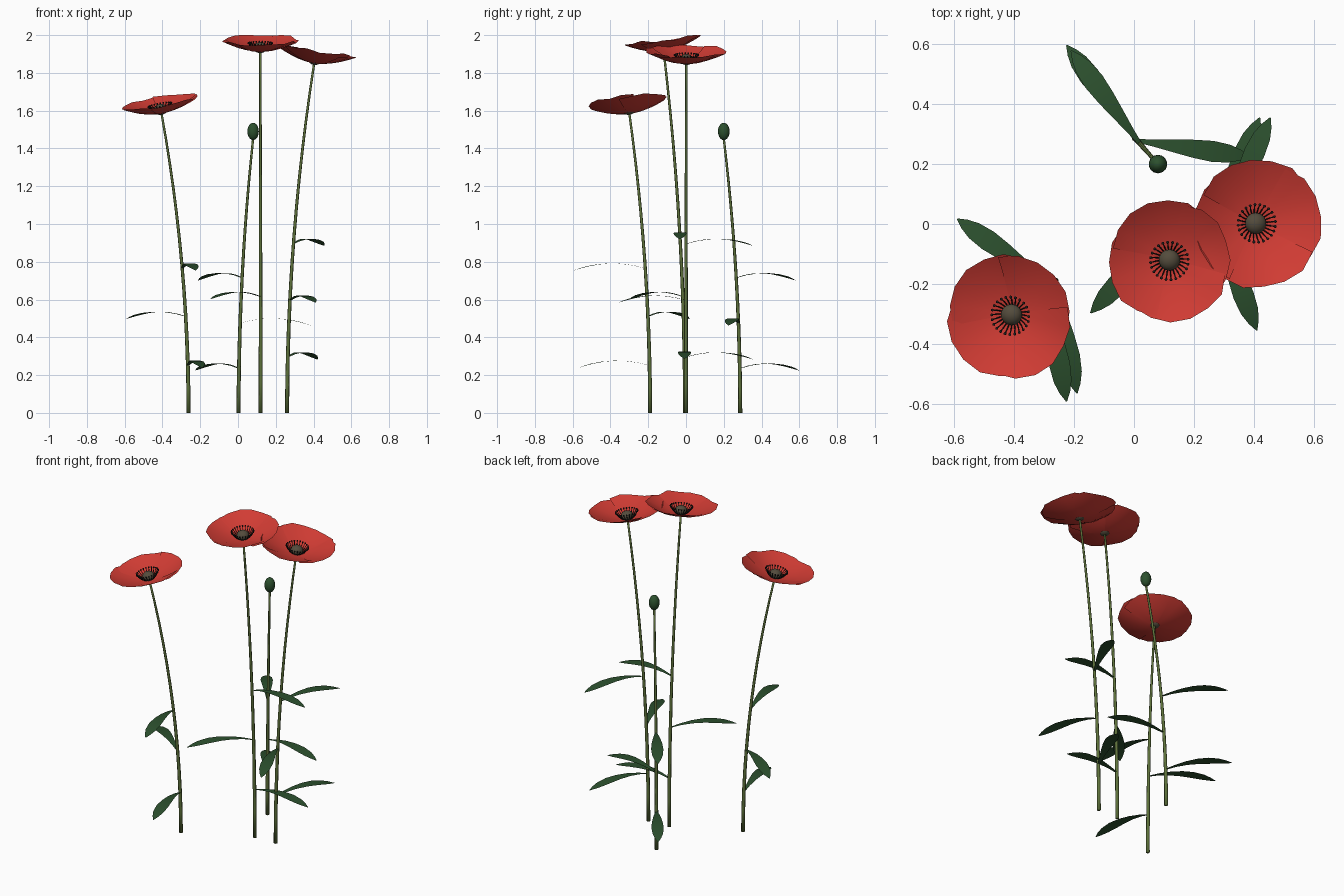
import bpy, bmesh, math, random
from mathutils import Vector, Matrix

if "Cube" in bpy.data.objects:
    bpy.data.objects.remove(bpy.data.objects["Cube"])

random.seed(4)


def material(name, rgb):
    m = bpy.data.materials.new(name)
    m.diffuse_color = (*rgb, 1)
    m.use_nodes = True
    m.node_tree.nodes["Principled BSDF"].inputs["Base Color"].default_value = m.diffuse_color
    return m


RED = material("petal red", (0.64, 0.045, 0.034))
LEAF = material("leaf green", (0.025, 0.08, 0.027))
STEM = material("stem green", (0.11, 0.165, 0.043))
DARK = material("stamen black", (0.013, 0.013, 0.012))
POD = material("seed pod olive", (0.088, 0.072, 0.046))


def finish(bm, name, mat, recalc=True):
    if recalc:
        bmesh.ops.recalc_face_normals(bm, faces=bm.faces)
    me = bpy.data.meshes.new(name)
    bm.to_mesh(me)
    bm.free()
    me.materials.append(mat)
    for p in me.polygons:
        p.use_smooth = True
    ob = bpy.data.objects.new(name, me)
    bpy.context.collection.objects.link(ob)
    return ob


def tube(bm, points, radii, sides):
    rings = []
    for i, p in enumerate(points):
        d = points[min(i + 1, len(points) - 1)] - points[max(i - 1, 0)]
        q = d.to_track_quat('Z', 'Y')
        rings.append([bm.verts.new(p + q @ Vector((radii[i] * math.cos(a), radii[i] * math.sin(a), 0)))
                      for a in (2 * math.pi * k / sides for k in range(sides))])
    for r0, r1 in zip(rings, rings[1:]):
        for k in range(sides):
            n = (k + 1) % sides
            bm.faces.new((r0[k], r0[n], r1[n], r1[k]))
    bm.faces.new(rings[0][::-1])
    bm.faces.new(rings[-1])


def grid(bm, rows):
    vs = [[bm.verts.new(p) for p in row] for row in rows]
    for a, b in zip(vs, vs[1:]):
        for k in range(len(a) - 1):
            bm.faces.new((a[k], b[k], b[k + 1], a[k + 1]))


def ellipsoid(name, mat, mtx, r, h):
    bm = bmesh.new()
    bmesh.ops.create_uvsphere(bm, u_segments=14, v_segments=10, radius=1,
                              matrix=mtx @ Matrix.Diagonal((r, r, h, 1)))
    return finish(bm, name, mat)


# Stems lean along a parabola
def on_stem(base, top, t):
    b, e = Vector((*base, 0)), Vector(top)
    return Vector((b.x + (e.x - b.x) * t * t, b.y + (e.y - b.y) * t * t, e.z * t))


def make_stem(name, base, top):
    n = 12
    pts = [on_stem(base, top, i / n) for i in range(n + 1)]
    bm = bmesh.new()
    tube(bm, pts, [0.011 - 0.005 * i / n for i in range(n + 1)], 8)
    finish(bm, name, STEM)


# Arched leaf: narrow at the stem, widest past the middle, pointed tip
WIDTH = [(0, 0.006), (0.15, 0.012), (0.32, 0.021), (0.5, 0.030), (0.67, 0.035),
         (0.82, 0.030), (0.92, 0.018), (1, 0.002)]


def make_leaf(name, start, tip):
    start, tip = Vector(start), Vector(tip)
    side = (tip - start).cross(Vector((0, 0, 1))).normalized()
    rows = []
    for t, w in WIDTH:
        mid = start.lerp(tip, t) + Vector((0, 0, 0.125 * t * (1 - t)))
        rows.append([mid - side * w, mid + side * w])
    bm = bmesh.new()
    grid(bm, rows)
    finish(bm, name, LEAF, False)


# Bowl-shaped flower head
def bowl(r):
    return 0.058 * (r / 0.2) ** 1.8


def make_flower(name, base, top, radius, turn):
    top = Vector(top)
    slope = Vector((2 * (top.x - base[0]) / top.z, 2 * (top.y - base[1]) / top.z, 1))
    tilt = Vector((0, 0, 1)).rotation_difference(slope.normalized()).to_matrix().to_4x4()
    mtx = Matrix.Translation(top) @ tilt

    # Four broad petals, each overlapping the next
    bm = bmesh.new()
    for p in range(4):
        mid = turn + p * math.pi / 2
        jitter = [random.uniform(-0.005, 0.005) for _ in range(7)]
        rows = []
        for s in (0.03, 0.2, 0.4, 0.6, 0.8, 0.92, 1):
            row = []
            for k in range(7):
                u = k / 3 - 1
                a = mid + u * math.radians(57)
                r = s * (radius * (1 - 0.055 * abs(u) ** 3) + jitter[k] * s)
                z = bowl(r) + 0.004 * u * s + jitter[k] * s ** 3
                row.append(mtx @ Vector((r * math.cos(a), r * math.sin(a), z)))
            rows.append(row)
        grid(bm, rows)
    finish(bm, name + " petals", RED, False)

    # Seed pod in the middle
    ellipsoid(name + " seed pod", POD, mtx @ Matrix.Translation((0, 0, 0.021)), 0.036, 0.029)

    # Ring of stamens with round tips
    bm = bmesh.new()
    n = 24
    for i in range(n):
        a = turn + 2 * math.pi * i / n
        d = Vector((math.cos(a), math.sin(a), 0))
        tip = d * 0.063 + Vector((0, 0, 0.045))
        path = [mtx @ (d * 0.03 + Vector((0, 0, 0.005))),
                mtx @ (d * 0.05 + Vector((0, 0, 0.023))), mtx @ tip]
        tube(bm, path, [0.002] * 3, 4)
        bmesh.ops.create_icosphere(bm, subdivisions=1, radius=0.0055,
                                   matrix=mtx @ Matrix.Translation(tip))
    finish(bm, name + " stamens", DARK)


# name, stem base, stem top, flower radius (None = bud), turn, leaves (start height, tip)
PLANTS = [
    ("left", (-0.262, -0.19), (-0.405, -0.30, 1.586), 0.211, 0.75,
     [(0.25, (-0.19, -0.565, 0.24)), (0.51, (-0.59, 0.017, 0.498)),
      (0.765, (-0.225, -0.592, 0.755))]),
    ("middle", (0.12, -0.005), (0.118, -0.118, 1.913), 0.205, 0.35,
     [(0.30, (0.49, -0.008, 0.287)), (0.615, (-0.145, -0.297, 0.603)),
      (0.93, (0.485, -0.032, 0.92))]),
    ("right", (0.26, 0.0), (0.403, 0.002, 1.85), 0.217, 0.1,
     [(0.295, (0.42, 0.355, 0.283)), (0.595, (0.41, -0.355, 0.585)),
      (0.895, (0.455, 0.355, 0.885))]),
    ("bud", (0.003, 0.287), (0.08, 0.20, 1.452), None, 0,
     [(0.235, (-0.225, 0.597, 0.225)), (0.475, (0.385, 0.225, 0.463)),
      (0.715, (-0.21, 0.578, 0.702))]),
]

for name, base, top, radius, turn, leaves in PLANTS:
    make_stem(name + " stem", base, top)
    for i, (z, tip) in enumerate(leaves):
        make_leaf(f"{name} leaf {i + 1}", on_stem(base, top, z / top[2]), tip)
    if radius:
        make_flower(name + " flower", base, top, radius, turn)
    else:
        ellipsoid("closed bud", LEAF, Matrix.Translation((top[0], top[1], top[2] + 0.038)), 0.031, 0.046)
